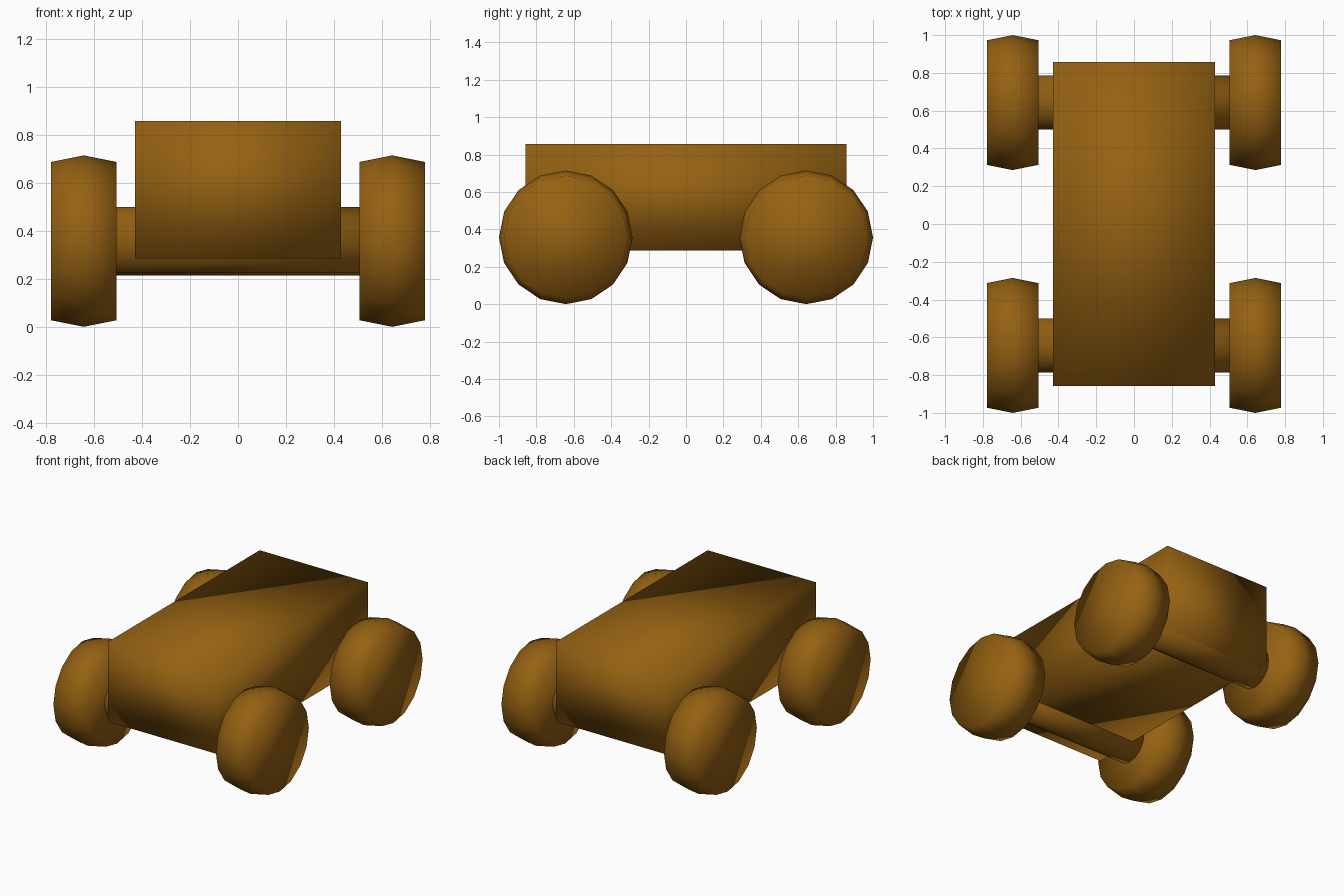
import bpy, bmesh, math

if "Cube" in bpy.data.objects:
    bpy.data.objects.remove(bpy.data.objects["Cube"])

U = 1 / 14  # base grid unit

brown = bpy.data.materials.new("golden brown")
brown.diffuse_color = (0.30, 0.12, 0.006, 1)
brown.use_nodes = True
brown.node_tree.nodes["Principled BSDF"].inputs["Base Color"].default_value = brown.diffuse_color


def finish(bm, name):
    bmesh.ops.recalc_face_normals(bm, faces=bm.faces)
    for f in bm.faces:
        f.smooth = True  # the whole model is smooth shaded, even the box
    me = bpy.data.meshes.new(name)
    bm.to_mesh(me)
    bm.free()
    me.materials.append(brown)
    ob = bpy.data.objects.new(name, me)
    bpy.context.collection.objects.link(ob)
    return ob


def lathe_x(name, profile, center, sides=16):
    """Closed solid of revolution about x; profile = (x offset, radius)."""
    bm = bmesh.new()
    rings = []
    for dx, r in profile:
        rings.append([bm.verts.new((center[0] + dx,
                                    center[1] + r * math.cos(2 * math.pi * i / sides),
                                    center[2] + r * math.sin(2 * math.pi * i / sides)))
                      for i in range(sides)])
    for a, b in zip(rings, rings[1:]):
        for i in range(sides):
            j = (i + 1) % sides
            bm.faces.new((a[i], a[j], b[j], b[i]))
    bm.faces.new(rings[0])
    bm.faces.new(rings[-1])
    return finish(bm, name)


# body box
bm = bmesh.new()
bmesh.ops.create_cube(bm, size=1)
bmesh.ops.scale(bm, vec=(12 * U, 24 * U, 8 * U), verts=bm.verts)
bmesh.ops.translate(bm, vec=(0, 0, 8 * U), verts=bm.verts)
finish(bm, "body")

# wheels are spheres cut flat on both sides, joined by thick axles
R = 5 * U
half_w = R * math.sin(math.pi / 8)
rim_r = R * math.cos(math.pi / 8)
for y, end in ((-9 * U, "front"), (9 * U, "rear")):
    lathe_x(end + "_axle", [(-9 * U, 2 * U), (9 * U, 2 * U)], (0, y, R))
    for x, side in ((-9 * U, "left"), (9 * U, "right")):
        lathe_x(f"{end}_{side}_wheel",
                [(-half_w, rim_r), (0, R), (half_w, rim_r)], (x, y, R))
